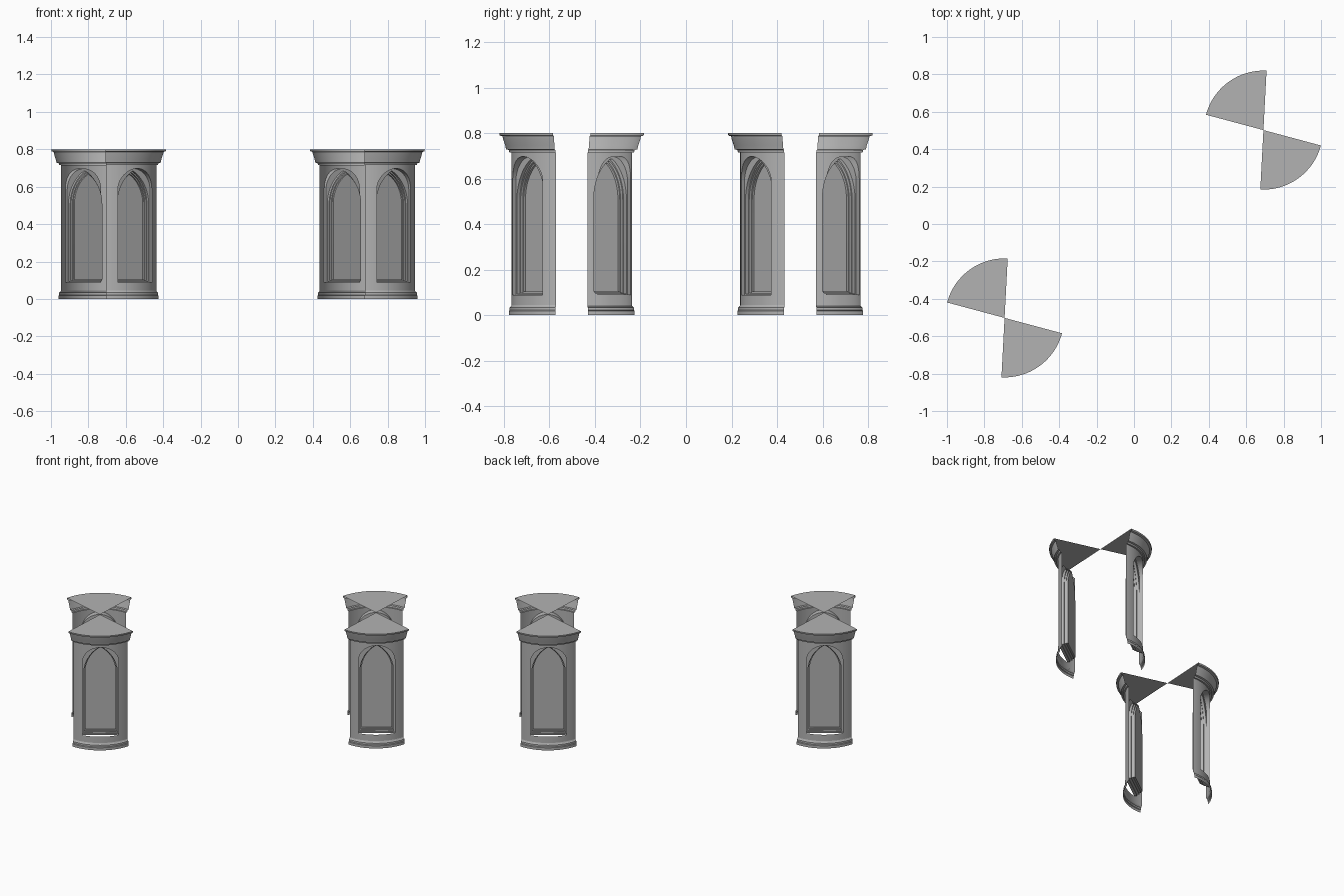
import bpy, bmesh
from math import sin, cos, asin, sqrt, radians, pi
from mathutils import Vector, Matrix

if "Cube" in bpy.data.objects:
    bpy.data.objects.remove(bpy.data.objects["Cube"], do_unlink=True)

R = 0.264                # wall radius
HALF = radians(39)       # half the angle of one bay
SEG = 24
SILL = 0.088
WALL_LOW, WALL_TOP = 0.045, 0.715

stone = bpy.data.materials.new("grey stone")
stone.use_nodes = True
colour = (0.45, 0.45, 0.45, 1)
stone.diffuse_color = colour
stone.node_tree.nodes["Principled BSDF"].inputs["Base Color"].default_value = colour


def make_mesh(name, build, facing):
    """Build a mesh whose faces look mainly towards the facing vector."""
    bm = bmesh.new()
    build(bm)
    bmesh.ops.remove_doubles(bm, verts=bm.verts, dist=1e-5)
    bmesh.ops.recalc_face_normals(bm, faces=bm.faces)
    if sum(f.normal.dot(Vector(facing)) * f.calc_area() for f in bm.faces) < 0:
        bmesh.ops.reverse_faces(bm, faces=bm.faces)
    mesh = bpy.data.meshes.new(name)
    bm.to_mesh(mesh)
    bm.free()
    mesh.materials.append(stone)
    return mesh


def bridge(bm, a, b, closed=False):
    """Join two equally long rows of points with quads."""
    n = len(a)
    va, vb = [[bm.verts.new(p) for p in row] for row in (a, b)]
    for i in range(n if closed else n - 1):
        j = (i + 1) % n
        bm.faces.new((va[i], va[j], vb[j], vb[i]))


def arc(r, z):
    angles = [HALF * (2 * i / SEG - 1) for i in range(SEG + 1)]
    return [(r * cos(a), r * sin(a), z) for a in angles]


def revolve(profile):
    def build(bm):
        for (r0, z0), (r1, z1) in zip(profile, profile[1:]):
            bridge(bm, arc(r0, z0), arc(r1, z1))
    return build


# Arch outlines: across and height pairs, from left springing to right
def round_arch(w, top):
    return [(w * sin(t), top - w + w * cos(t))
            for t in [pi * (i / SEG - 0.5) for i in range(SEG + 1)]]


def pointed_arch(w, top):
    spring = top - sqrt(3) * w
    return [(u, spring + sqrt(max(0, 4 * w * w - (w + abs(u)) ** 2)))
            for u in [w * sin(pi * (i / SEG - 0.5)) for i in range(SEG + 1)]]


def on_wall(u, z):
    return (sqrt(R * R - u * u), u, z)


OPENING_W = 0.112
opening = round_arch(OPENING_W, 0.697)


def build_wall(bm):
    # Strips above and below the opening
    bridge(bm, [on_wall(u, z) for u, z in opening],
           [on_wall(u, WALL_TOP) for u, z in opening])
    bridge(bm, [on_wall(u, WALL_LOW) for u, z in opening],
           [on_wall(u, SILL) for u, z in opening])
    # Piers at both sides
    a0 = asin(OPENING_W / R)
    heights = [WALL_LOW, SILL, opening[0][1], WALL_TOP]
    for side in (-1, 1):
        us = [side * R * sin(a0 + (HALF - a0) * i / 6) for i in range(7)]
        for lo, hi in zip(heights, heights[1:]):
            bridge(bm, [on_wall(u, lo) for u in us], [on_wall(u, hi) for u in us])


def build_niche(bm):
    def ring(arch, sill, depth=None):
        w = arch[-1][0]
        pts = [(-w, sill)] + arch + [(w, sill)]
        return [on_wall(u, z) if depth is None else (depth, u, z) for u, z in pts]

    # Straight reveal, then stepped pointed mouldings down to the pane
    outer = pointed_arch(0.104, 0.685)
    middle = pointed_arch(0.098, 0.676)
    inner = pointed_arch(0.092, 0.667)
    rings = [ring(opening, SILL), ring(opening, SILL, 0.222),
             ring(outer, SILL + 0.004, 0.222), ring(outer, SILL + 0.004, 0.206),
             ring(middle, SILL + 0.01, 0.206), ring(middle, SILL + 0.01, 0.194),
             ring(inner, SILL + 0.016, 0.194), ring(inner, SILL + 0.016, 0.184)]
    for a, b in zip(rings, rings[1:]):
        bridge(bm, a, b, closed=True)
    # Blind pane
    bridge(bm, [(0.184, u, SILL + 0.016) for u, z in inner],
           [(0.184, u, z) for u, z in inner])


def build_cap(bm):
    centre = bm.verts.new((0, 0, 0.8))
    rim = [bm.verts.new(p) for p in arc(0.318, 0.8)]
    bm.faces.new([centre] + rim)


cornice = [(R, WALL_TOP), (0.274, 0.715), (0.276, 0.726), (0.288, 0.728),
           (0.292, 0.745), (0.302, 0.775), (0.304, 0.786), (0.316, 0.789), (0.318, 0.8)]
plinth = [(0.276, 0), (0.276, 0.018), (0.273, 0.022), (0.273, 0.034),
          (0.267, 0.038), (R, WALL_LOW)]

outward, up = (1, 0, 0), (0, 0, 1)
parts = {
    "bay_wall": make_mesh("bay_wall", build_wall, outward),
    "window_niche": make_mesh("window_niche", build_niche, outward),
    "cornice": make_mesh("cornice", revolve(cornice), outward),
    "plinth": make_mesh("plinth", revolve(plinth), outward),
    "roof_sector": make_mesh("roof_sector", build_cap, up),
}

# Two towers, each with two opposite bays
objects = []
for tower, side in (("left", 1), ("right", -1)):
    for bay, angle in (("back", 126), ("front", -54)):
        place = Matrix.Translation((0.692 * side, 0.502 * side, 0)) @ \
            Matrix.Rotation(radians(angle), 4, "Z")
        for name, mesh in parts.items():
            ob = bpy.data.objects.new(f"{tower}_tower_{bay}_{name}", mesh)
            ob.matrix_world = place
            bpy.context.collection.objects.link(ob)
            objects.append(ob)

bpy.ops.object.select_all(action="DESELECT")
for ob in objects[:len(parts)]:
    ob.select_set(True)
bpy.context.view_layer.objects.active = objects[0]
bpy.ops.object.shade_smooth_by_angle(angle=radians(30))
